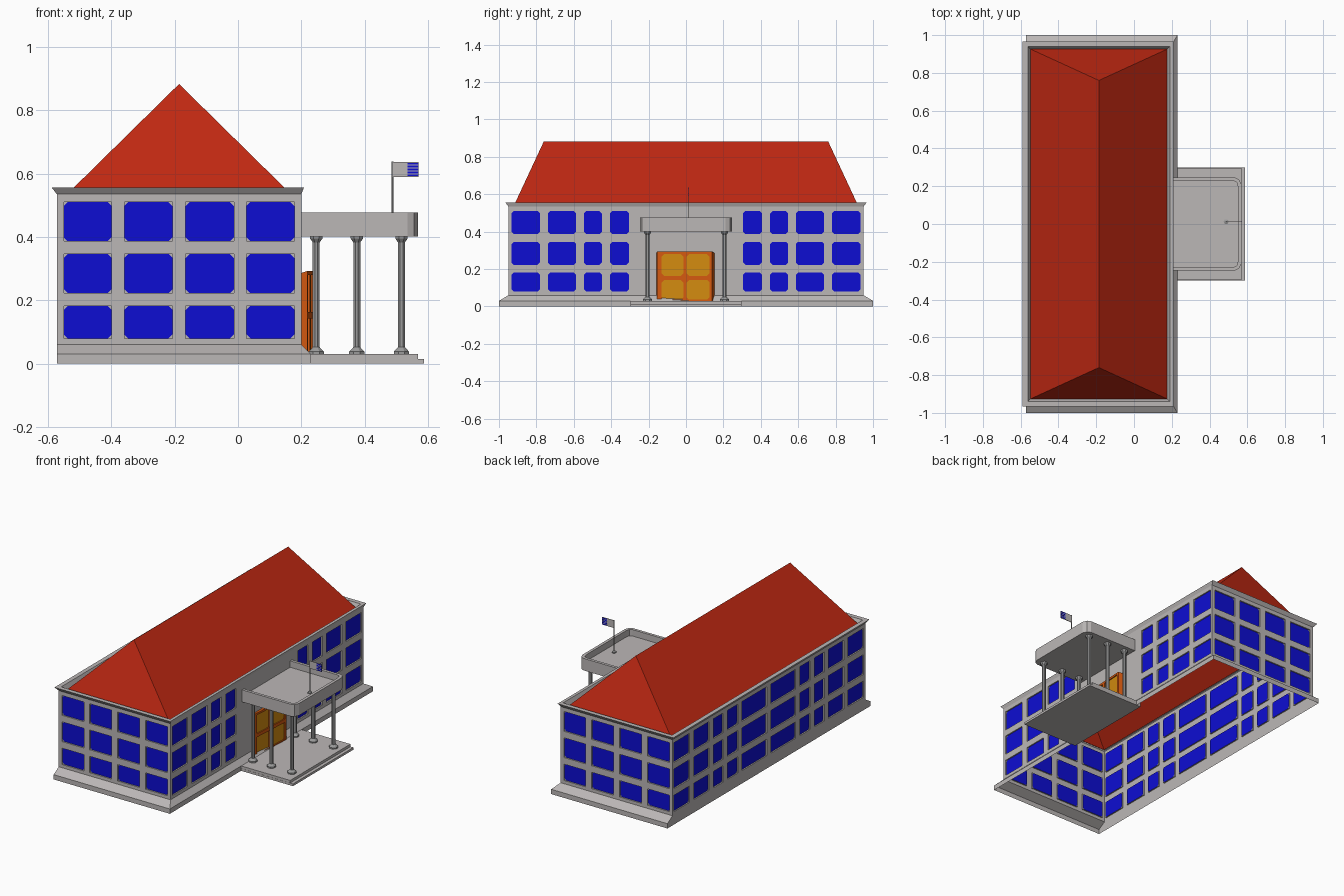
import bpy, math

if "Cube" in bpy.data.objects:
    bpy.data.objects.remove(bpy.data.objects["Cube"])

def material(name, r, g, b):
    m = bpy.data.materials.new(name)
    m.diffuse_color = (r, g, b, 1)
    m.use_nodes = True
    m.node_tree.nodes["Principled BSDF"].inputs["Base Color"].default_value = m.diffuse_color
    return m

GREY = material("wall grey", 0.50, 0.475, 0.47)
RED = material("roof red", 0.52, 0.021, 0.006)
BLUE = material("window blue", 0.004, 0.004, 0.65)
ORANGE = material("door orange", 0.66, 0.10, 0.005)
GOLD = material("door gold", 0.65, 0.26, 0.005)
STONE = material("column grey", 0.33, 0.33, 0.33)

def make(name, verts, faces, mats, idx=None):
    me = bpy.data.meshes.new(name)
    me.from_pydata(verts, [], faces)
    for m in mats:
        me.materials.append(m)
    if idx:
        me.polygons.foreach_set("material_index", idx)
    me.update()
    ob = bpy.data.objects.new(name, me)
    bpy.context.collection.objects.link(ob)
    return ob

def loft(name, rings, mat, closed=True, bottom=False, top=False):
    """Skin between rings with equal point counts."""
    n = len(rings[0])
    verts = [p for r in rings for p in r]
    faces = []
    for k in range(len(rings) - 1):
        for i in range(n if closed else n - 1):
            j = (i + 1) % n
            faces.append((k*n + i, k*n + j, (k+1)*n + j, (k+1)*n + i))
    if bottom:
        faces.append(tuple(reversed(range(n))))
    if top:
        faces.append(tuple(range(len(verts) - n, len(verts))))
    return make(name, verts, faces, [mat])

def rect(x0, x1, y0, y1, z):
    return [(x0, y0, z), (x1, y0, z), (x1, y1, z), (x0, y1, z)]

def box(name, x0, x1, y0, y1, z0, z1, mat):
    return loft(name, [rect(x0, x1, y0, y1, z0), rect(x0, x1, y0, y1, z1)], mat, True, True, True)

def panelled(name, P, u_range, v_range, u_wins, v_wins, mats, depth=0.008, c=0.012):
    """Sheet with recessed, corner-cut panes; P maps (u, v, depth) to 3D."""
    us = sorted(set(u_range) | {u for w in u_wins for u in w})
    vs = sorted(set(v_range) | {v for w in v_wins for v in w})
    verts, faces, idx = [], [], []
    def add(pts, m=0):
        s = len(verts)
        verts.extend(P(*p) for p in pts)
        faces.append(tuple(range(s, s + len(pts))))
        idx.append(m)
    for a, b in zip(us, us[1:]):
        for e, f in zip(vs, vs[1:]):
            q = [(a, e), (b, e), (b, f), (a, f)]
            if (a, b) not in u_wins or (e, f) not in v_wins:
                add([(u, v, 0) for u, v in q])
                continue
            d, octagon = depth, []
            for k in range(4):
                p, nx, pv = q[k], q[(k+1) % 4], q[k-1]
                add([(*p, 0), (*nx, 0), (*nx, d), (*p, d)])
                cut = []
                for o in (pv, nx):
                    du, dv = o[0] - p[0], o[1] - p[1]
                    l = math.hypot(du, dv)
                    cut.append((p[0] + du/l*c, p[1] + dv/l*c, d))
                octagon += cut
                add([cut[0], (*p, d), cut[1]])
            add(octagon, 1)
    make(name, verts, faces, mats, idx)

# main walls with rows of windows
CX, HX, HY = -0.186, 0.386, 0.95
ROWS = [(0.08, 0.182), (0.223, 0.346), (0.387, 0.51)]
def mirrored(w):
    return w + [(-b, -a) for a, b in w]
ENDS = mirrored([(0.021, 0.173), (0.213, 0.364)])
SIDE = [(0.305, 0.406), (0.45, 0.546), (0.588, 0.738), (0.781, 0.933)]
for name, ang, half, dist, wins in (
        ("front_wall", 0, HX, HY, ENDS),
        ("right_wall", 90, HY, HX, mirrored(SIDE)),
        ("back_wall", 180, HX, HY, ENDS),
        ("left_wall", 270, HY, HX, mirrored(SIDE + [(0.02, 0.264)]))):
    ca, sa = round(math.cos(math.radians(ang))), round(math.sin(math.radians(ang)))
    def P(u, v, d, ca=ca, sa=sa, dist=dist):
        w = d - dist
        return (CX + u*ca - w*sa, u*sa + w*ca, v)
    panelled(name, P, (-half, half), (0.06, 0.535), wins, ROWS, [GREY, BLUE])

# cornice and base skirt around the walls
X0, X1 = CX - HX, CX + HX
def ring(o, z):
    return rect(X0 - o, X1 + o*0.5 if o > 0 else X1 + o, -HY - o, HY + o, z)
loft("cornice", [ring(0, 0.535), ring(0.017, 0.557), ring(-0.01, 0.557), ring(-0.024, 0.527)], GREY)
loft("base_skirt", [rect(X0, 0.23, -1, 1, 0), rect(X0, 0.23, -1, 1, 0.03),
                    rect(X0, X1, -HY, HY, 0.06)], GREY)

# hipped roof, open underneath
rx0, rx1, ry, ridge = X0 + 0.024, X1 - 0.024, HY - 0.024, 0.76
make("roof", rect(rx0, rx1, -ry, ry, 0.527) + [(CX, -ridge, 0.883), (CX, ridge, 0.883)],
     [(0, 1, 4), (1, 2, 5, 4), (2, 3, 5), (3, 0, 4, 5)], [RED])

# porch floor in two steps
box("porch_step", 0.2, 0.588, -0.298, 0.298, 0, 0.014, GREY)
box("porch_floor", 0.2, 0.568, -0.297, 0.297, 0.014, 0.03, GREY)

# porch canopy: tray with cut corners
def tray(o, z):
    half = [(0.2, 0.246 - o), (0.535, 0.246 - o), (0.556, 0.236 - o), (0.568 - o, 0.21 - o)]
    if o:
        half = [(0.2, 0.246 - o), (0.53, 0.246 - o), (0.545, 0.238 - o), (0.568 - o, 0.215 - o)]
    return [(x, -y, z) for x, y in half] + [(x, y, z) for x, y in reversed(half)]
loft("canopy", [tray(0, 0.402), tray(0, 0.477), tray(0.018, 0.477), tray(0.018, 0.437)],
     GREY, False, True, True)

# columns
PROFILE = [(0.026, 0.03), (0.026, 0.038), (0.012, 0.052), (0.012, 0.383), (0.021, 0.395), (0.021, 0.402)]
for side, y in (("front", -0.206), ("back", 0.206)):
    for k, x in enumerate((0.247, 0.375, 0.516)):
        loft(f"{side}_column_{k+1}",
             [[(x + r*math.cos((i + .5)*math.pi/4), y + r*math.sin((i + .5)*math.pi/4), z)
               for i in range(8)] for r, z in PROFILE], STONE, True, True, True)

# door with four panes, slightly skewed front
def D(u, v, d):
    return (0.219 + 0.018*(u + 0.155)/0.295 - d, u, v)
U0, U1, V0, V1 = -0.155, 0.14, 0.03, 0.293
panelled("door_front", D, (U0, U1), (V0, V1), [(-0.13, -0.014), (0.003, 0.126)],
         [(0.036, 0.142), (0.163, 0.28)], [ORANGE, GOLD], 0.006, 0.014)
loft("door_frame", [[(0.195, -0.157, 0.03), (0.195, 0.153, 0.03), (0.195, 0.153, 0.285), (0.195, -0.157, 0.285)],
                    [D(U0, V0, 0), D(U1, V0, 0), D(U1, V1, 0), D(U0, V1, 0)]], ORANGE)

# flagpole and striped flag
FX, FY = 0.488, 0.012
loft("flagpole", [[(FX + r*math.cos(i*math.pi/3), FY + r*math.sin(i*math.pi/3), z) for i in range(6)]
                  for r, z in ((0.014, 0.437), (0.014, 0.443), (0.003, 0.447), (0.003, 0.638))],
     STONE, True, True, True)
box("flag", FX, 0.57, FY - 0.0015, FY + 0.0015, 0.59, 0.637, GREY)
for k in range(5):
    z = 0.592 + k*0.0092
    box(f"flag_stripe_{k+1}", 0.535, 0.5705, FY - 0.0025, FY + 0.0025, z, z + 0.0055, BLUE)
